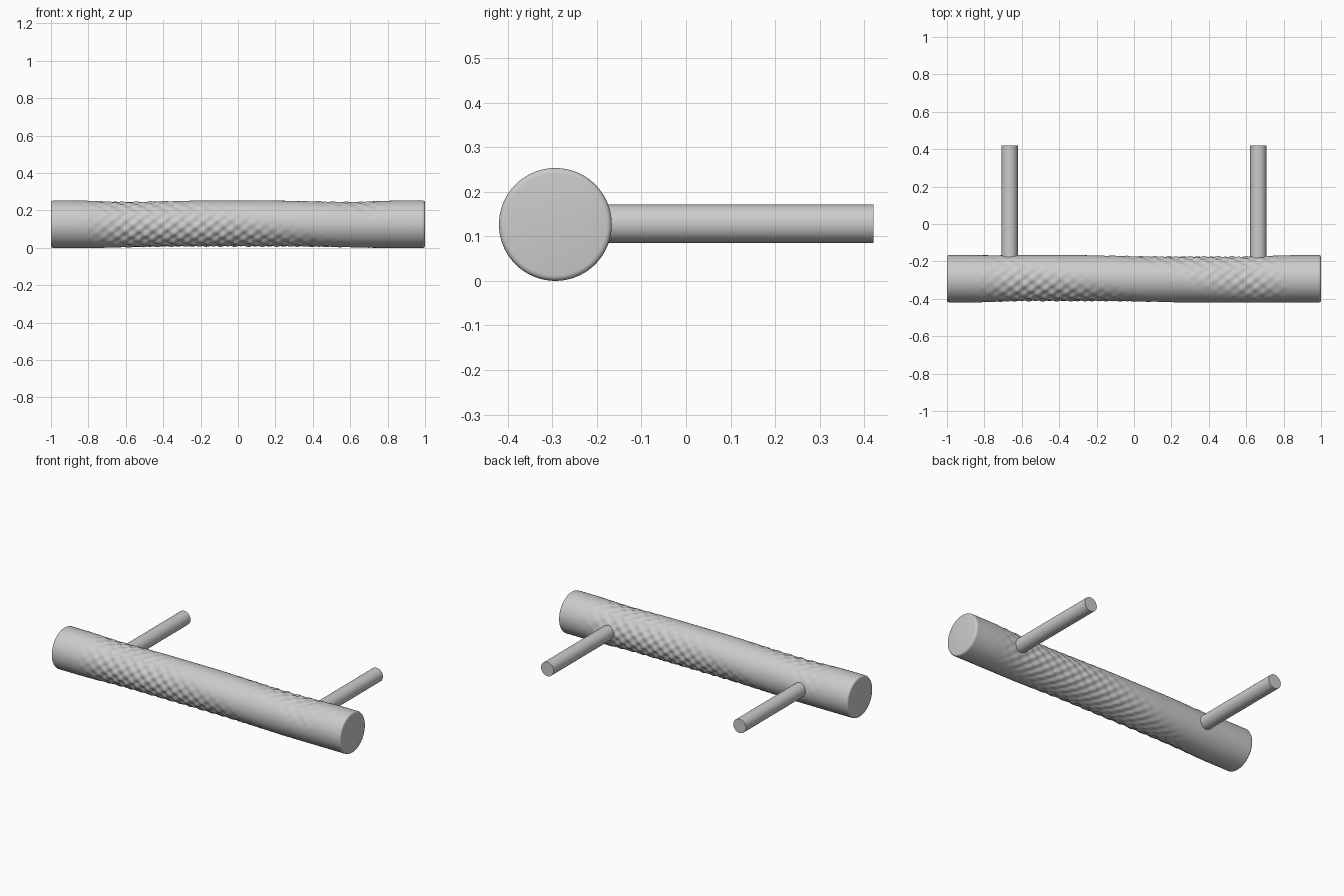
import bpy, bmesh
from math import sin, cos, pi, radians, degrees

if "Cube" in bpy.data.objects:
    bpy.data.objects.remove(bpy.data.objects["Cube"])

R, CY, CZ = 0.1265, -0.293, 0.1265   # bar radius and axis position
SEGS, RINGS = 144, 320


def smooth(a, b, v):
    t = max(0.0, min(1.0, (v - a) / (b - a)))
    return t * t * (3 - 2 * t)


def hammered_radius(x, ang):
    # Hammered area wraps around a smooth helical band and fades to the ends
    d = (degrees(ang) - (90 + 190 * x) + 180) % 360 - 180
    mask = smooth(25, 125, abs(d)) * (1 - smooth(0.58, 0.88, abs(x)))
    dimple = cos(2 * pi * x / 0.075 + ang) * cos(12 * ang + 6 * x)
    return R - mask * (0.0095 + 0.0045 * dimple)


def finish(bm, name):
    bmesh.ops.recalc_face_normals(bm, faces=bm.faces)
    me = bpy.data.meshes.new(name)
    bm.to_mesh(me)
    bm.free()
    ob = bpy.data.objects.new(name, me)
    bpy.context.collection.objects.link(ob)
    bpy.ops.object.select_all(action='DESELECT')
    ob.select_set(True)
    bpy.context.view_layer.objects.active = ob
    bpy.ops.object.shade_smooth_by_angle(angle=radians(40))
    return ob


# Grip bar: rounded end edges, hammered middle
B = 0.012
arc = [(1 - B + B * sin(i * pi / 8), B * (1 - cos(i * pi / 8))) for i in range(1, 5)]
stations = [(-x, s) for x, s in reversed(arc)]
stations += [((1 - B) * (2 * i / RINGS - 1), 0) for i in range(RINGS + 1)]
stations += arc

bm = bmesh.new()
rings = []
for x, inset in stations:
    ring = []
    for k in range(SEGS):
        a = 2 * pi * k / SEGS
        r = hammered_radius(x, a) - inset
        ring.append(bm.verts.new((x, CY + r * cos(a), CZ + r * sin(a))))
    rings.append(ring)
for p, q in zip(rings, rings[1:]):
    for k in range(SEGS):
        n = (k + 1) % SEGS
        bm.faces.new((p[k], p[n], q[n], q[k]))
bm.faces.new(rings[0])
bm.faces.new(rings[-1])
finish(bm, "grip_bar")

# Mounting posts
for side, label in ((-1, "left"), (1, "right")):
    bm = bmesh.new()
    bmesh.ops.create_cone(bm, cap_ends=True, segments=64, radius1=0.0435,
                          radius2=0.0435, depth=0.63)
    post = finish(bm, label + "_mounting_post")
    post.rotation_euler = (radians(90), 0, 0)
    post.location = (side * 0.665, 0.42 - 0.315, 0.128)
